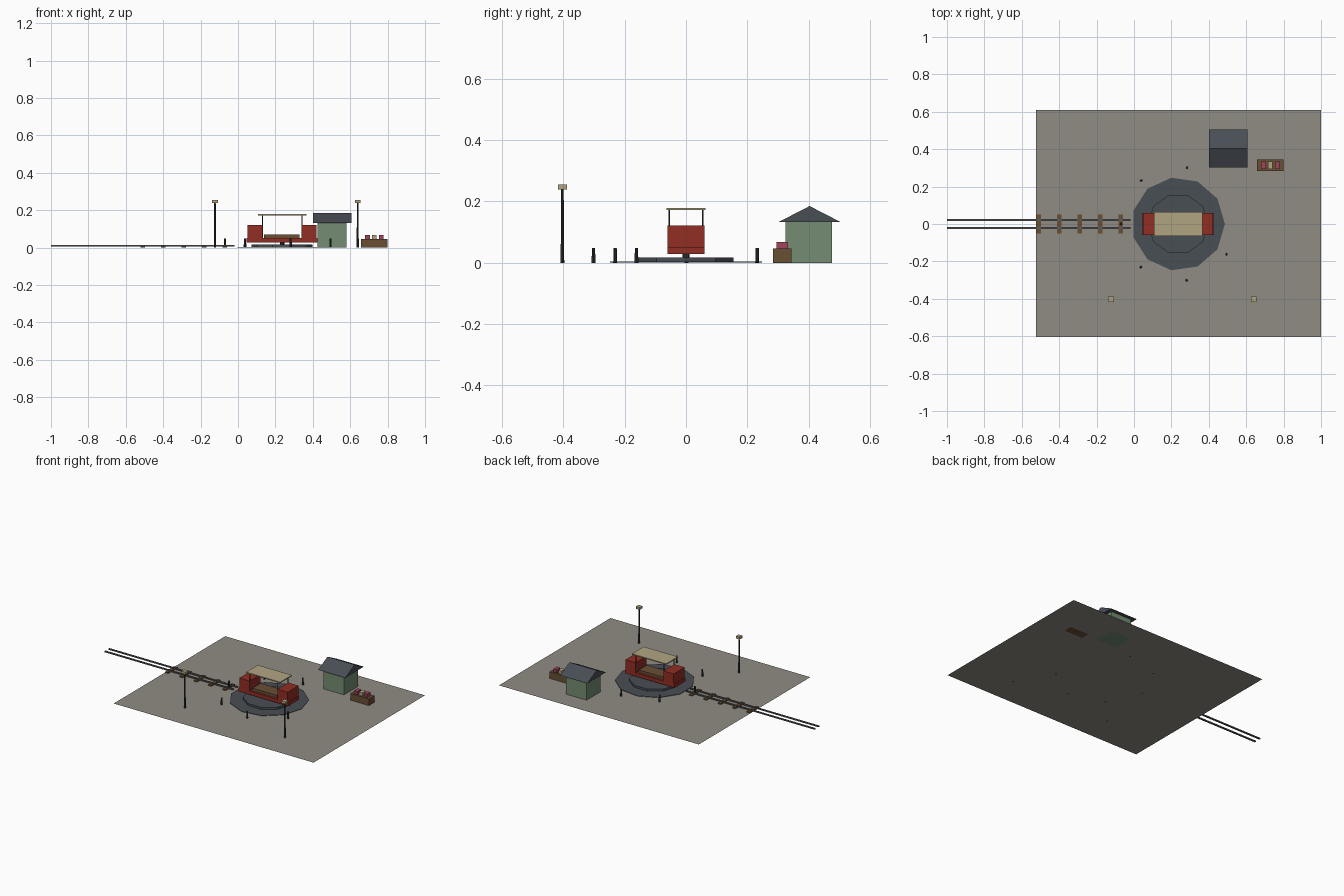
import bpy, bmesh, math

cube = bpy.data.objects.get("Cube")
if cube:
    bpy.data.objects.remove(cube)


def material(name, r, g, b):
    lin = [((c / 255 + 0.055) / 1.055) ** 2.4 for c in (r, g, b)] + [1]
    m = bpy.data.materials.new(name)
    m.use_nodes = True
    m.diffuse_color = lin
    m.node_tree.nodes["Principled BSDF"].inputs["Base Color"].default_value = lin
    return m


GRAVEL = material("gravel", 144, 140, 131)
SLATE = material("slate", 73, 78, 85)
RED = material("red paint", 146, 46, 35)
CREAM = material("cream", 176, 165, 130)
WOOD = material("brown wood", 104, 78, 52)
GREEN = material("green paint", 116, 140, 114)
PINK = material("pink", 160, 68, 92)
IRON = material("dark iron", 50, 53, 57)
STEEL = material("rail steel", 92, 92, 92)


def finish(name, bm, mat):
    bmesh.ops.recalc_face_normals(bm, faces=bm.faces)
    me = bpy.data.meshes.new(name)
    bm.to_mesh(me)
    bm.free()
    me.materials.append(mat)
    ob = bpy.data.objects.new(name, me)
    bpy.context.collection.objects.link(ob)
    return ob


def box(name, mat, x, y, z):
    """Box from (min, max) ranges."""
    bm = bmesh.new()
    bmesh.ops.create_cube(bm, size=1)
    for v in bm.verts:
        v.co = [r[0] if c < 0 else r[1] for c, r in zip(v.co, (x, y, z))]
    return finish(name, bm, mat)


def prism(name, mat, x, y, z0, z1, r0, sides, r1=None):
    """Upright prism or cone with its first corner towards +x."""
    bm = bmesh.new()
    rings = []
    for z, r in ((z0, r0), (z1, r0 if r1 is None else r1)):
        angles = [math.tau * i / sides for i in range(sides)]
        rings.append([bm.verts.new((x + r * math.cos(a), y + r * math.sin(a), z)) for a in angles])
    for ring in rings:
        bm.faces.new(ring)
    for i in range(sides):
        j = (i + 1) % sides
        bm.faces.new((rings[0][i], rings[0][j], rings[1][j], rings[1][i]))
    return finish(name, bm, mat)


# Ground sheet
bm = bmesh.new()
bm.faces.new([bm.verts.new(p) for p in
              ((-0.525, -0.605, 0), (1, -0.605, 0), (1, 0.61, 0), (-0.525, 0.61, 0))])
finish("ground", bm, GRAVEL)

# Turntable
CX = 0.236
prism("turntable_apron", SLATE, CX, 0, 0.001, 0.004, 0.25, 11)
prism("turntable_deck", SLATE, CX, 0, 0.004, 0.018, 0.163, 10)
prism("turntable_pivot", IRON, CX, 0, 0.018, 0.03, 0.012, 8)

# Track
for side, y in (("left", 0.022), ("right", -0.022)):
    box(side + "_rail", STEEL, (-1, -0.02), (y - 0.005, y + 0.005), (0.006, 0.014))
for i in range(5):
    x = -0.51 + 0.11 * i
    box(f"sleeper_{i}", WOOD, (x - 0.012, x + 0.012), (-0.05, 0.05), (0.001, 0.008))

# Open tram car
box("car_floor", RED, (0.045, 0.425), (-0.06, 0.06), (0.028, 0.052))
box("rear_cab", RED, (0.052, 0.13), (-0.06, 0.06), (0.052, 0.122))
box("front_cab", RED, (0.342, 0.42), (-0.06, 0.06), (0.052, 0.122))
box("bench", WOOD, (0.14, 0.33), (-0.045, 0.045), (0.052, 0.07))
box("car_roof", CREAM, (0.107, 0.367), (-0.064, 0.064), (0.172, 0.179))
for x in (0.13, 0.342):
    for y in (-0.055, 0.055):
        prism("roof_post", IRON, x, y, 0.052, 0.172, 0.003, 6)

# Bollards around the turntable
for i in range(6):
    a = math.radians(81 + 49.4 * i)
    x, y = CX + 0.305 * math.cos(a), 0.305 * math.sin(a)
    prism(f"bollard_{i}", IRON, x, y, 0, 0.048, 0.0065, 8, 0.005)

# Street lamps
for x in (-0.123, 0.64):
    prism("lamp_post", IRON, x, -0.403, 0, 0.24, 0.006, 8, 0.004)
    box("lamp_head", CREAM, (x - 0.015, x + 0.015), (-0.418, -0.388), (0.239, 0.255))

# Hut with a gabled roof
box("hut_walls", GREEN, (0.425, 0.581), (0.325, 0.476), (0, 0.134))
bm = bmesh.new()
ends = [[bm.verts.new((x, y, z)) for y, z in ((0.302, 0.133), (0.504, 0.133), (0.403, 0.185))]
        for x in (0.4, 0.607)]
for end in ends:
    bm.faces.new(end)
for i in range(3):
    j = (i + 1) % 3
    bm.faces.new((ends[0][i], ends[0][j], ends[1][j], ends[1][i]))
finish("hut_roof", bm, SLATE)

# Crate with parcels
box("crate", WOOD, (0.658, 0.8), (0.284, 0.344), (0, 0.046))
for i, mat in enumerate((PINK, CREAM, PINK)):
    x = 0.692 + 0.037 * i
    box(f"parcel_{i}", mat, (x - 0.0125, x + 0.0125), (0.295, 0.333), (0.046, 0.068))
